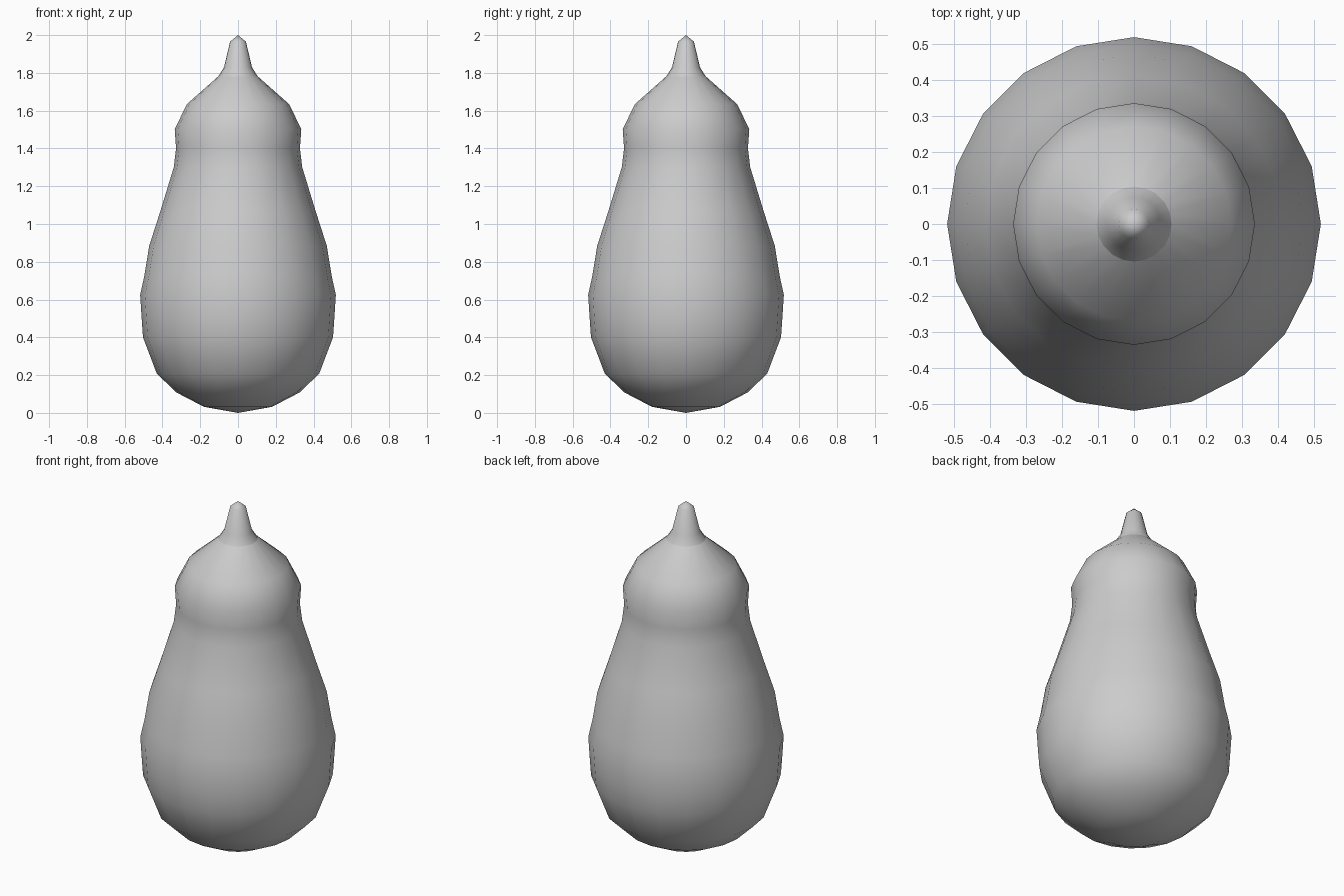
import bpy, bmesh
from math import sin, cos, tau

if "Cube" in bpy.data.objects:
    bpy.data.objects.remove(bpy.data.objects["Cube"])

SIDES = 20


def lathe(name, profile):
    """Revolve (radius, z) points around z; radius 0 makes a pole."""
    bm = bmesh.new()
    rings = []
    for r, z in profile:
        n = 1 if r == 0 else SIDES
        rings.append([bm.verts.new((r * cos(tau * i / SIDES), r * sin(tau * i / SIDES), z))
                      for i in range(n)])
    for a, b in zip(rings, rings[1:]):
        for i in range(SIDES):
            j = (i + 1) % SIDES
            if len(a) == 1:
                bm.faces.new((a[0], b[j], b[i]))
            elif len(b) == 1:
                bm.faces.new((a[i], a[j], b[0]))
            else:
                bm.faces.new((a[i], a[j], b[j], b[i]))
    for f in bm.faces:
        f.smooth = True
    mesh = bpy.data.meshes.new(name)
    bm.to_mesh(mesh)
    bm.free()
    obj = bpy.data.objects.new(name, mesh)
    bpy.context.collection.objects.link(obj)
    return obj


# pear-shaped body with a slight waist
lathe("gourd_body", [
    (0, 0), (0.18, 0.032), (0.326, 0.108), (0.43, 0.208), (0.503, 0.4),
    (0.51, 0.5), (0.518, 0.625), (0.496, 0.725), (0.47, 0.885), (0.412, 1.065),
    (0.34, 1.3), (0.328, 1.4), (0.335, 1.503), (0.27, 1.635), (0.104, 1.782)])

# tapered stem on top
lathe("stem", [(0.104, 1.782), (0.074, 1.83), (0.042, 1.965), (0, 2.0)])
